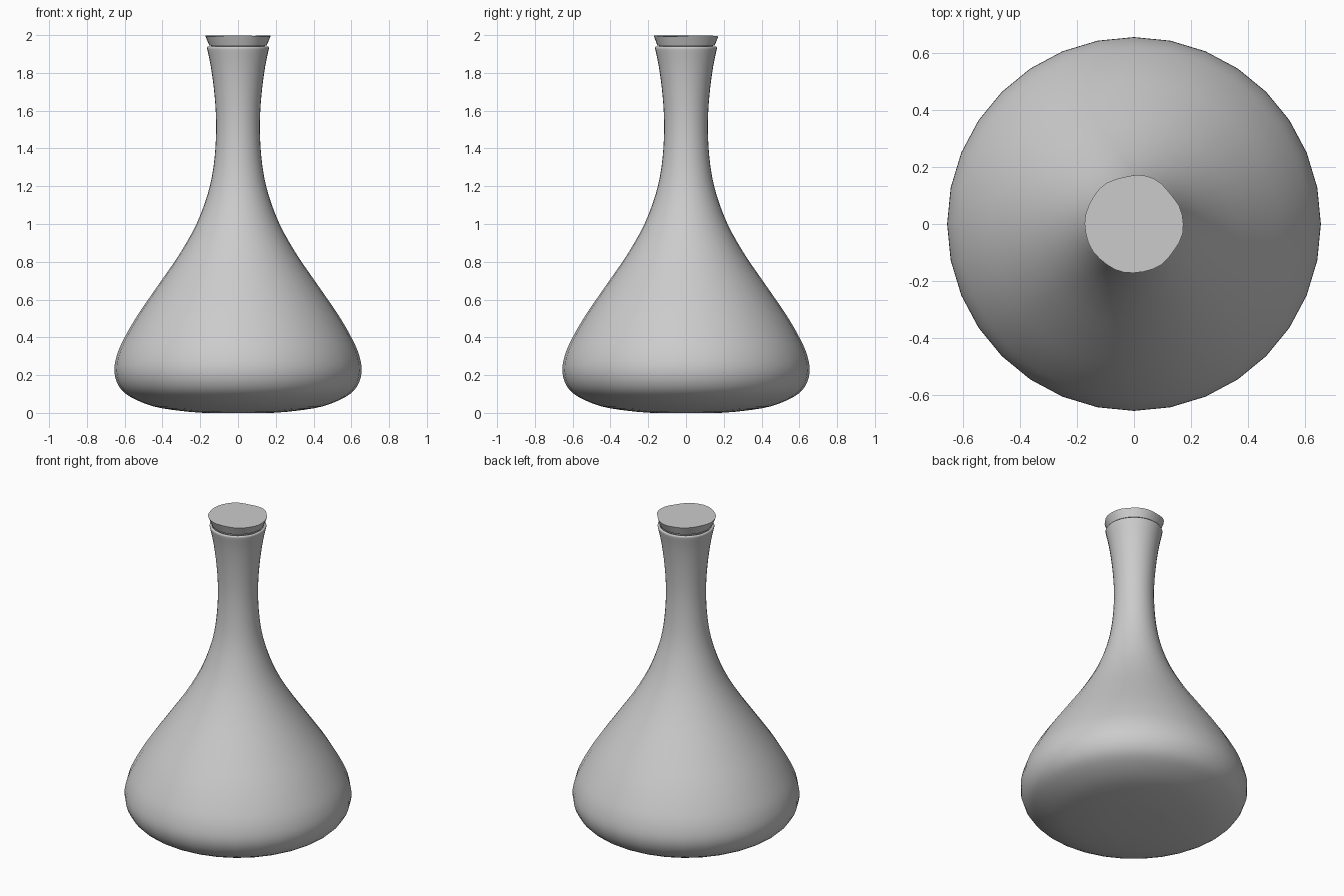
import bpy, bmesh, random
from math import sin, cos, pi, radians
from mathutils import Vector

cube = bpy.data.objects.get("Cube")
if cube:
    bpy.data.objects.remove(cube, do_unlink=True)

random.seed(4)


def material(name, rgb):
    mat = bpy.data.materials.new(name)
    mat.use_nodes = True
    mat.diffuse_color = (*rgb, 1)
    mat.node_tree.nodes["Principled BSDF"].inputs["Base Color"].default_value = (*rgb, 1)
    return mat


def smooth_profile(points, steps=3):
    """Catmull-Rom curve through the profile points."""
    pts = [Vector(p) for p in points]
    pts = [pts[0]] + pts + [pts[-1]]
    out = []
    for a, b, c, d in zip(pts, pts[1:], pts[2:], pts[3:]):
        for i in range(steps):
            t = i / steps
            out.append(0.5 * (2 * b + (c - a) * t + (2 * a - 5 * b + 4 * c - d) * t ** 2
                              + (3 * b - a - 3 * c + d) * t ** 3))
    return out + [pts[-1]]


def lathe(name, profile, mat, sides, angle, wobble=None):
    """Spin a (radius, height) profile and cap both ends."""
    bm = bmesh.new()
    rings = []
    for r, z in profile:
        ring = []
        for i in range(sides):
            a = 2 * pi * i / sides
            k, dz = wobble(i, z) if wobble else (1, 0)
            ring.append(bm.verts.new((r * k * cos(a), r * k * sin(a), z + dz)))
        rings.append(ring)
    for lo, hi in zip(rings, rings[1:]):
        for i in range(sides):
            j = (i + 1) % sides
            bm.faces.new((lo[i], lo[j], hi[j], hi[i]))
    bm.faces.new(rings[0][::-1])
    bm.faces.new(rings[-1])
    mesh = bpy.data.meshes.new(name)
    bm.to_mesh(mesh)
    bm.free()
    mesh.materials.append(mat)
    obj = bpy.data.objects.new(name, mesh)
    bpy.context.collection.objects.link(obj)
    bpy.ops.object.select_all(action="DESELECT")
    obj.select_set(True)
    bpy.context.view_layer.objects.active = obj
    bpy.ops.object.shade_smooth_by_angle(angle=radians(angle))
    return obj


grey = material("plain grey", (0.6, 0.6, 0.6))

# Flask: flat base, wide belly, slim neck and flared mouth
body = smooth_profile([
    (0.18, 0), (0.3, 0.01), (0.45, 0.035), (0.57, 0.085), (0.63, 0.14), (0.655, 0.22),
    (0.64, 0.31), (0.6, 0.4), (0.53, 0.52), (0.42, 0.68), (0.31, 0.84), (0.22, 1.0),
    (0.16, 1.16), (0.13, 1.3), (0.117, 1.45), (0.117, 1.58), (0.128, 1.72),
    (0.145, 1.84), (0.163, 1.925)])
lip = [(0.164, 1.933), (0.16, 1.939), (0.152, 1.939), (0.146, 1.932), (0.135, 1.88)]
lathe("flask", body + [Vector(p) for p in lip], grey, 32, 60)

# Stopper: tapered plug with a slightly uneven rim
SIDES = 32
dents = [1 - random.choice((0, 0, 0.02, 0.06)) for _ in range(SIDES)]
dents = [(dents[i - 1] + 2 * dents[i] + dents[(i + 1) % SIDES]) / 4 for i in range(SIDES)]


def uneven(i, z):
    if z < 1.96:
        return 1, 0
    return dents[i], 0.003 * sin(6 * pi * i / SIDES)


lathe("stopper", [(0.13, 1.88), (0.142, 1.944), (0.152, 1.945), (0.174, 1.996)],
      grey, SIDES, 35, uneven)
